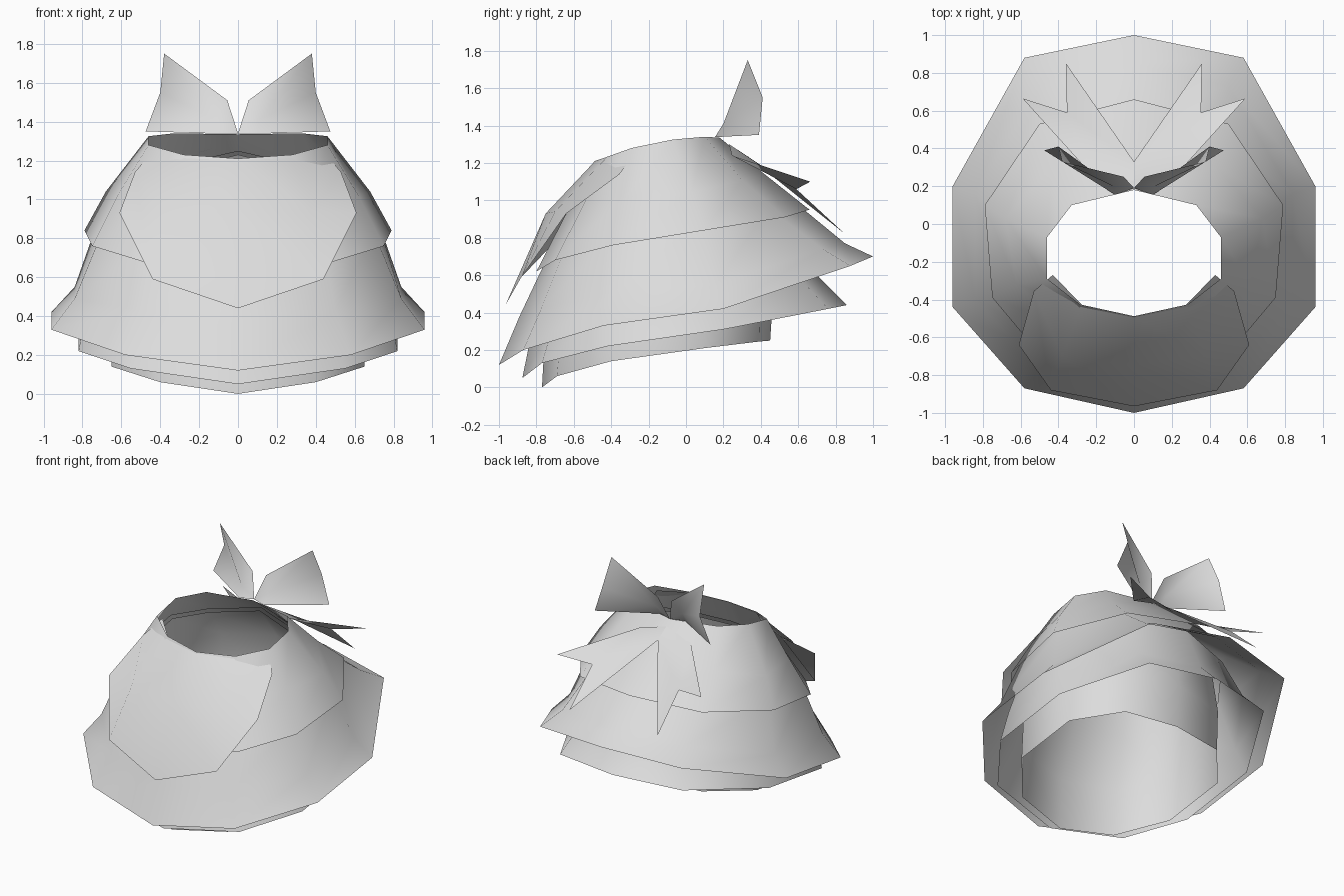
import bpy

if "Cube" in bpy.data.objects:
    bpy.data.objects.remove(bpy.data.objects["Cube"])

cloth = bpy.data.materials.new("light_grey_cloth")
cloth.diffuse_color = (0.72, 0.72, 0.72, 1)
cloth.use_nodes = True
cloth.node_tree.nodes["Principled BSDF"].inputs["Base Color"].default_value = cloth.diffuse_color


def make_object(name, verts, faces, angle=1.2):
    mesh = bpy.data.meshes.new(name)
    mesh.from_pydata(verts, [], faces)
    mesh.materials.append(cloth)
    obj = bpy.data.objects.new(name, mesh)
    bpy.context.collection.objects.link(obj)
    bpy.ops.object.select_all(action='DESELECT')
    obj.select_set(True)
    bpy.context.view_layer.objects.active = obj
    bpy.ops.object.shade_smooth_by_angle(angle=angle)
    return obj


def full_ring(half):
    """Half outline from centre front to centre back, mirrored to a closed ring."""
    return half + [(-x, y, z) for x, y, z in half[-2:0:-1]]


def loft(name, halves):
    """Open ten-sided cloth layer through rings listed from hem to top."""
    rings = [full_ring(h) for h in halves]
    n = len(rings[0])
    verts = [p for r in rings for p in r]
    faces = [(a * n + i, a * n + (i + 1) % n, (a + 1) * n + (i + 1) % n, (a + 1) * n + i)
             for a in range(len(rings) - 1) for i in range(n)]
    return make_object(name, verts, faces)


def inset(half, scale, drop):
    return [(x * scale, (y + 0.15) * scale - 0.15, z - drop) for x, y, z in half]


def mirrored(name, verts, faces):
    """Two-sided part: one object for the right side, one for the left."""
    make_object("right_" + name, verts, faces)
    make_object("left_" + name, [(-x, y, z) for x, y, z in verts],
                [f[::-1] for f in faces])


neck = [(0, -.49, 1.21), (.28, -.43, 1.23), (.46, -.29, 1.28),
        (.46, -.07, 1.325), (.33, .10, 1.34), (0, .18, 1.335)]

# Upper cape
cape_mid = [(0, -.62, .97), (.38, -.54, .99), (.62, -.32, 1.02),
            (.68, .03, 1.04), (.44, .30, 1.11), (0, .42, 1.14)]
cape_hem = [(0, -.80, .62), (.49, -.70, .68), (.75, -.39, .76),
            (.79, .10, .84), (.50, .53, .91), (0, .66, .95)]
loft("upper_cape", [cape_hem, cape_mid, neck])

# Wide main skirt, flared at the hem, ending under the cape
skirt_hem = [(0, -1.0, .12), (.58, -.87, .20), (.96, -.44, .33),
             (.96, .20, .42), (.58, .88, .65), (0, 1.0, .70)]
skirt_mid = [(0, -.89, .38), (.50, -.77, .43), (.84, -.40, .49),
             (.84, .16, .55), (.50, .73, .74), (0, .85, .77)]
skirt_top = [(0, -.72, .74), (.44, -.63, .78), (.70, -.36, .83),
             (.72, .07, .89), (.45, .44, .96), (0, .57, 1.0)]
inner_rim = [(0, -.53, 1.05), (.35, -.46, 1.07), (.54, -.29, 1.11),
             (.55, 0, 1.15), (.39, .21, 1.16), (0, .27, 1.25)]
loft("main_skirt", [skirt_hem, skirt_mid, skirt_top, inner_rim])

# Second skirt layer
second_hem = [(0, -.875, .05), (.55, -.77, .13), (.82, -.42, .22),
              (.82, .20, .31), (.50, .76, .42), (0, .86, .44)]
second_top = [(0, -.82, .32), (.46, -.70, .37), (.78, -.38, .44),
              (.78, .13, .50), (.45, .60, .59), (0, .70, .60)]
loft("second_skirt", [second_hem, second_top, inset(skirt_top, .95, .03)])

# Innermost skirt layer
inner_hem = [(0, -.77, 0), (.40, -.69, .06), (.65, -.40, .14),
             (.65, .10, .21), (.40, .39, .245), (0, .45, .25)]
inner_mid = [(0, -.75, .36), (.40, -.66, .40), (.65, -.38, .45),
             (.65, .09, .50), (.40, .40, .54), (0, .47, .56)]
loft("inner_skirt", [inner_hem, inner_mid, inset(skirt_top, .84, .03),
                     inset(inner_rim, .97, .02)])

# Front bib: columns from centre to side, rows from collar to tip
bib = [[(0, -.488, 1.208), (0, -.75, .93), (0, -.965, .44)],
       [(.275, -.428, 1.225), (.38, -.70, .94), (.44, -.88, .59)],
       [(.43, -.27, 1.26), (.53, -.355, 1.14), (.61, -.64, .93)]]
columns = [[(-x, y, z) for x, y, z in c] for c in bib[:0:-1]] + bib
make_object("front_bib", [p for c in columns for p in c],
            [(c * 3 + r, c * 3 + r + 1, c * 3 + r + 4, c * 3 + r + 3)
             for c in range(4) for r in range(2)])

# Bow wings rising behind the neck, fanned around a crease point
mirrored("bow_wing",
         [(0, .19, 1.34), (.055, .25, 1.51), (.38, .33, 1.75),
          (.40, .41, 1.55), (.475, .39, 1.35), (.10, .155, 1.338),
          (.11, .20, 1.41)],
         [(6, (i + 1) % 6, i) for i in range(6)])

# Notched ribbon tails lying over the back
mirrored("bow_tail",
         [(0, .23, 1.30), (0, .33, 1.235), (.36, .85, .82),
          (.355, .59, 1.06), (.59, .665, 1.10), (.21, .245, 1.24)],
         [(0, 5, 3), (5, 4, 3), (0, 3, 1), (1, 3, 2)])
